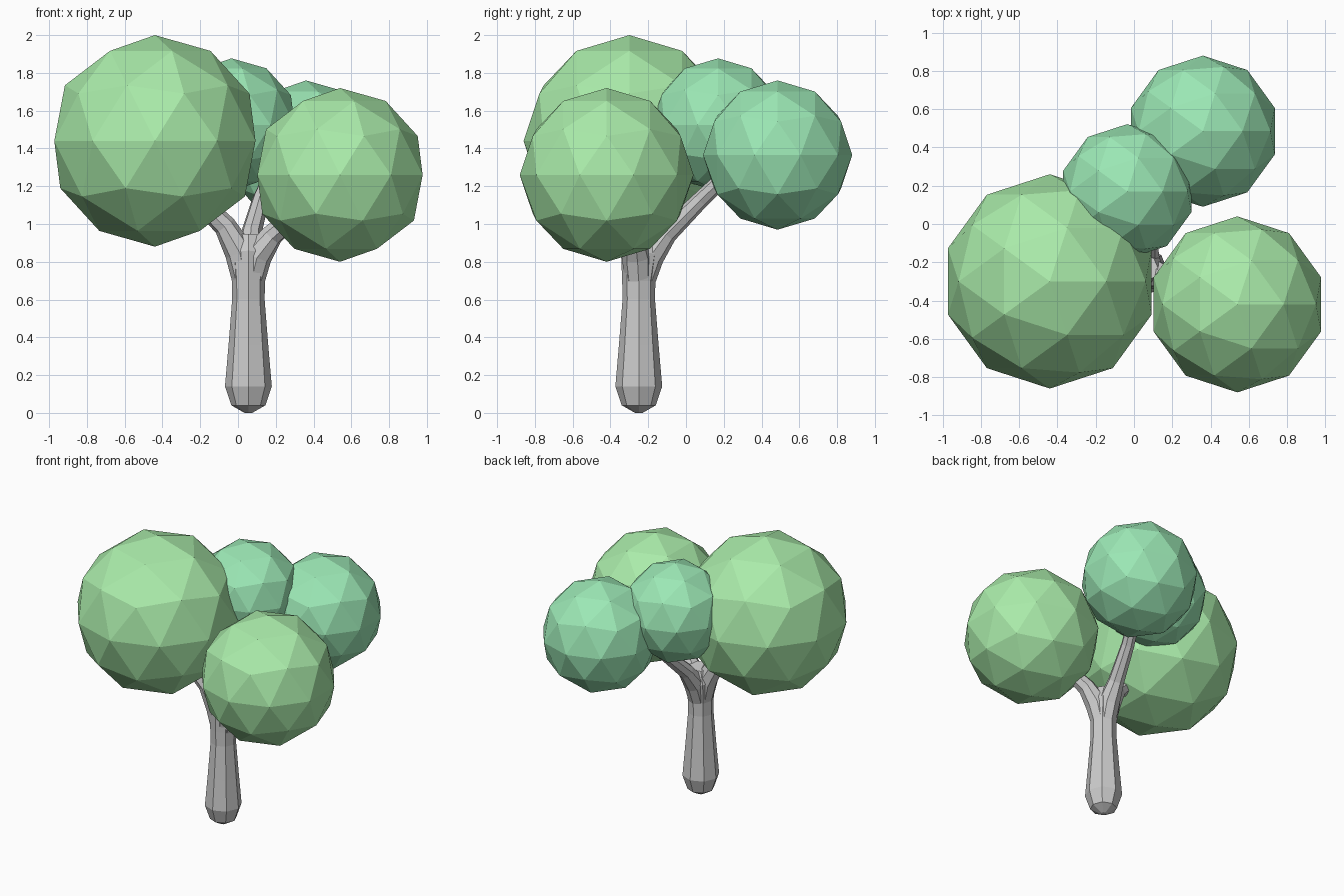
import bpy, bmesh, math
from mathutils import Vector

if "Cube" in bpy.data.objects:
    bpy.data.objects.remove(bpy.data.objects["Cube"])


def material(name, rgb):
    m = bpy.data.materials.new(name)
    m.diffuse_color = (*rgb, 1)
    m.use_nodes = True
    m.node_tree.nodes["Principled BSDF"].inputs["Base Color"].default_value = m.diffuse_color
    return m


def finish(name, bm, mat=None):
    bmesh.ops.recalc_face_normals(bm, faces=bm.faces)
    me = bpy.data.meshes.new(name)
    bm.to_mesh(me)
    bm.free()
    ob = bpy.data.objects.new(name, me)
    bpy.context.collection.objects.link(ob)
    if mat:
        me.materials.append(mat)
    return ob


def crown(name, centre, radius, mat):
    bm = bmesh.new()
    bmesh.ops.create_icosphere(bm, subdivisions=2, radius=radius)
    bmesh.ops.translate(bm, verts=bm.verts, vec=centre)
    return finish(name, bm, mat)


def limb(name, path, sides=8):
    """Faceted tube through (x, y, z, radius) points with pointed ends."""
    bm = bmesh.new()
    pts = [Vector(p[:3]) for p in path]
    rings = []
    for i, p in enumerate(pts):
        t = (pts[min(i + 1, len(pts) - 1)] - pts[max(i - 1, 0)]).normalized()
        u = Vector((1, 0, 0))
        u = (u - t * u.dot(t)).normalized()
        v = t.cross(u)
        r = path[i][3]
        rings.append([bm.verts.new(p + r * (u * math.cos(a) + v * math.sin(a)))
                      for a in (2 * math.pi * k / sides for k in range(sides))])
    for a, b in zip(rings, rings[1:]):
        for k in range(sides):
            n = (k + 1) % sides
            bm.faces.new((a[k], a[n], b[n], b[k]))
    bm.faces.new(rings[0])
    bm.faces.new(rings[-1])
    return finish(name, bm)


# Trunk with rounded foot and flared fork
X, Y = 0.055, -0.25
limb("trunk", [(X, Y, 0.0, 0.02), (X, Y, 0.04, 0.09), (X, Y, 0.14, 0.124),
               (X, Y, 0.36, 0.105), (X, Y, 0.6, 0.086), (X, Y, 0.7, 0.088),
               (X, Y + 0.01, 0.85, 0.105), (X, Y + 0.02, 0.94, 0.07)])

# Branches reaching into the crowns
limb("left_branch", [(0.04, -0.25, 0.70, 0.07), (0.01, -0.25, 0.85, 0.08),
                     (-0.07, -0.26, 0.99, 0.06), (-0.25, -0.28, 1.17, 0.045)])
limb("right_branch", [(0.065, -0.25, 0.68, 0.07), (0.10, -0.26, 0.83, 0.08),
                      (0.18, -0.28, 0.94, 0.06), (0.36, -0.35, 1.10, 0.045)])
limb("back_branch", [(0.055, -0.24, 0.68, 0.07), (0.06, -0.19, 0.83, 0.075),
                     (0.07, -0.10, 0.95, 0.055), (0.12, 0.08, 1.13, 0.045),
                     (0.20, 0.27, 1.31, 0.04)])

# Leaf crowns
light = material("light_leaf", (0.40, 0.83, 0.40))
teal = material("cool_leaf", (0.33, 0.80, 0.46))
crown("large_left_crown", (-0.44, -0.30, 1.44), 0.56, light)
crown("front_right_crown", (0.54, -0.42, 1.26), 0.46, light)
crown("back_right_crown", (0.36, 0.485, 1.365), 0.395, teal)
crown("middle_crown", (-0.035, 0.17, 1.525), 0.352, teal)
